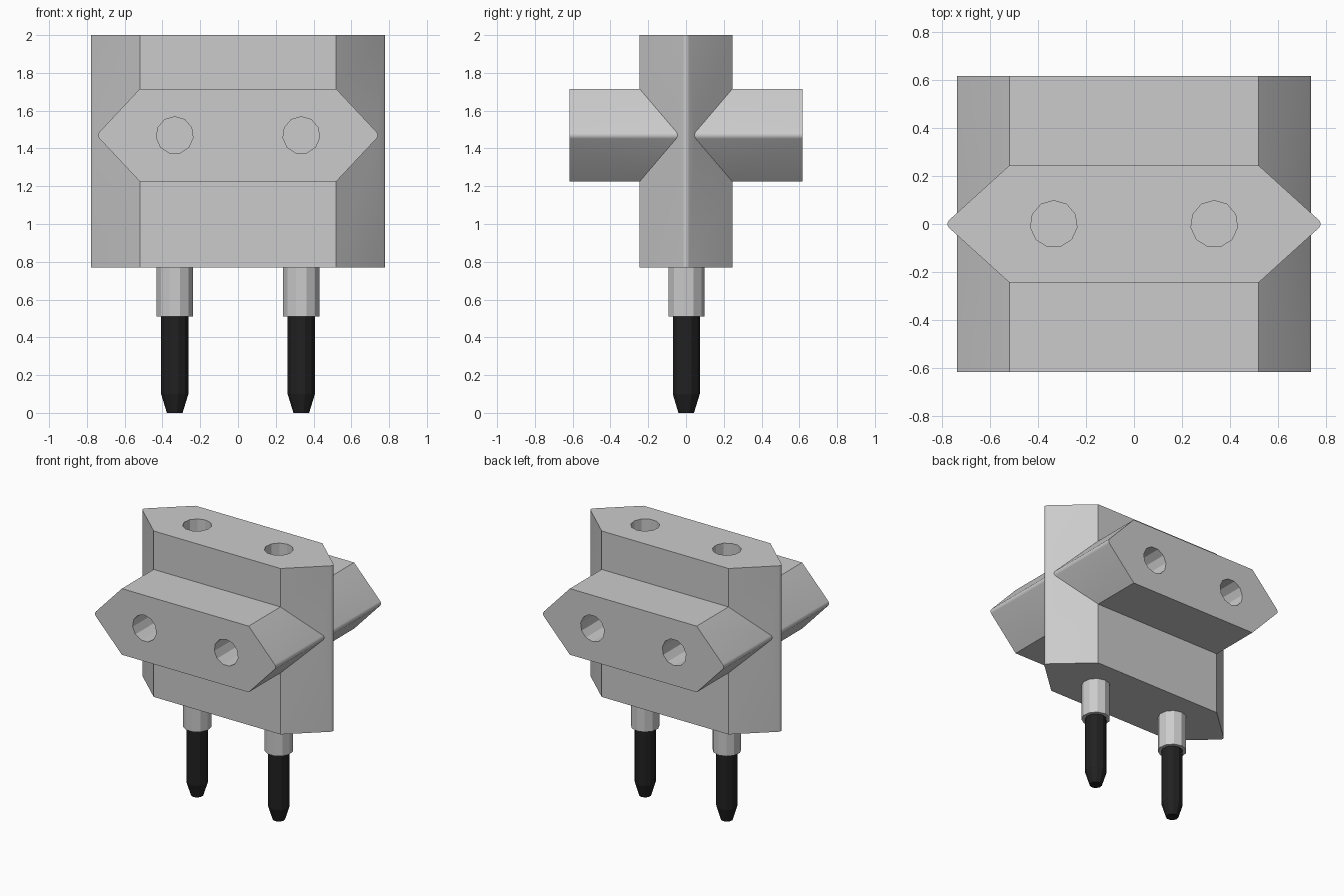
import bpy, bmesh
from math import pi
from mathutils import Matrix, Vector

if "Cube" in bpy.data.objects:
    bpy.data.objects.remove(bpy.data.objects["Cube"])

SIDES = 11
PIN_X = 0.335
MID_Z = 1.47


def add_object(name, bm):
    bmesh.ops.recalc_face_normals(bm, faces=bm.faces)
    mesh = bpy.data.meshes.new(name)
    bm.to_mesh(mesh)
    bm.free()
    obj = bpy.data.objects.new(name, mesh)
    bpy.context.collection.objects.link(obj)
    return obj


def hex_prism(name, tip, length, matrix):
    """Flat six-sided prism along z with softly rounded side tips."""
    bm = bmesh.new()
    outline = [(tip, 0), (0.52, 0.245), (-0.52, 0.245),
               (-tip, 0), (-0.52, -0.245), (0.52, -0.245)]
    base = bm.faces.new([bm.verts.new((x, y, -length / 2)) for x, y in outline])
    ext = bmesh.ops.extrude_face_region(bm, geom=[base], use_keep_orig=True)
    top = [v for v in ext["geom"] if isinstance(v, bmesh.types.BMVert)]
    bmesh.ops.translate(bm, verts=top, vec=(0, 0, length))
    tips = [e for e in bm.edges if all(abs(v.co.y) < 1e-4 for v in e.verts)]
    bmesh.ops.bevel(bm, geom=tips, offset=0.025, segments=4, profile=0.5,
                    affect='EDGES')
    bm.transform(matrix)
    return add_object(name, bm)


def add_rings(bm, rings):
    """Closed round solid along z from (z, radius) pairs."""
    loops = []
    for z, r in rings:
        loops.append([bm.verts.new(Matrix.Rotation(2 * pi * i / SIDES, 3, 'Z')
                                   @ Vector((0, r, z))) for i in range(SIDES)])
    for a, b in zip(loops, loops[1:]):
        for i in range(SIDES):
            j = (i + 1) % SIDES
            bm.faces.new((a[i], a[j], b[j], b[i]))
    bm.faces.new(loops[0][::-1])
    bm.faces.new(loops[-1])
    return [v for loop in loops for v in loop]


def apply_boolean(obj, other, operation):
    mod = obj.modifiers.new(operation, 'BOOLEAN')
    mod.operation, mod.object, mod.solver = operation, other, 'EXACT'
    bpy.context.view_layer.objects.active = obj
    bpy.ops.object.modifier_apply(modifier=mod.name)
    bpy.data.objects.remove(other, do_unlink=True)


# Crossed housing: upright block plus front-to-back block
body = hex_prism("housing", 0.79, 1.23, Matrix.Translation((0, 0, 1.385)))
arm = hex_prism("cross_block", 0.75, 1.235,
                Matrix.Translation((0, 0, MID_Z)) @ Matrix.Rotation(pi / 2, 4, 'X'))
apply_boolean(body, arm, 'UNION')

# Socket holes in the top, front and back
bm = bmesh.new()
faces = [Matrix.Translation((0, 0, 2.0)),
         Matrix.Translation((0, -0.6175, MID_Z)) @ Matrix.Rotation(pi / 2, 4, 'X'),
         Matrix.Translation((0, 0.6175, MID_Z)) @ Matrix.Rotation(-pi / 2, 4, 'X')]
for m in faces:
    for x in (-PIN_X, PIN_X):
        verts = add_rings(bm, [(-0.38, 0.098), (0.05, 0.098)])
        bmesh.ops.transform(bm, verts=verts, matrix=m @ Matrix.Translation((x, 0, 0)))
bmesh.ops.recalc_face_normals(bm, faces=bm.faces)
holes = add_object("hole_cutter", bm)
holes.hide_render = True
apply_boolean(body, holes, 'DIFFERENCE')
bpy.ops.object.select_all(action='DESELECT')
body.select_set(True)
bpy.context.view_layer.objects.active = body
bpy.ops.object.shade_smooth_by_angle(angle=0.5)

# Plug prongs: grey collar and black tapered pin
black = bpy.data.materials.new("black")
black.diffuse_color = (0.015, 0.015, 0.015, 1)
black.use_nodes = True
black.node_tree.nodes["Principled BSDF"].inputs["Base Color"].default_value = black.diffuse_color
for side, x in (("left", -PIN_X), ("right", PIN_X)):
    for part, rings in (("collar", [(0.51, 0.097), (0.78, 0.097)]),
                        ("pin", [(0, 0.042), (0.1, 0.073), (0.52, 0.073)])):
        bm = bmesh.new()
        add_rings(bm, rings)
        obj = add_object(f"{side}_{part}", bm)
        obj.location.x = x
        if part == "pin":
            obj.data.materials.append(black)
